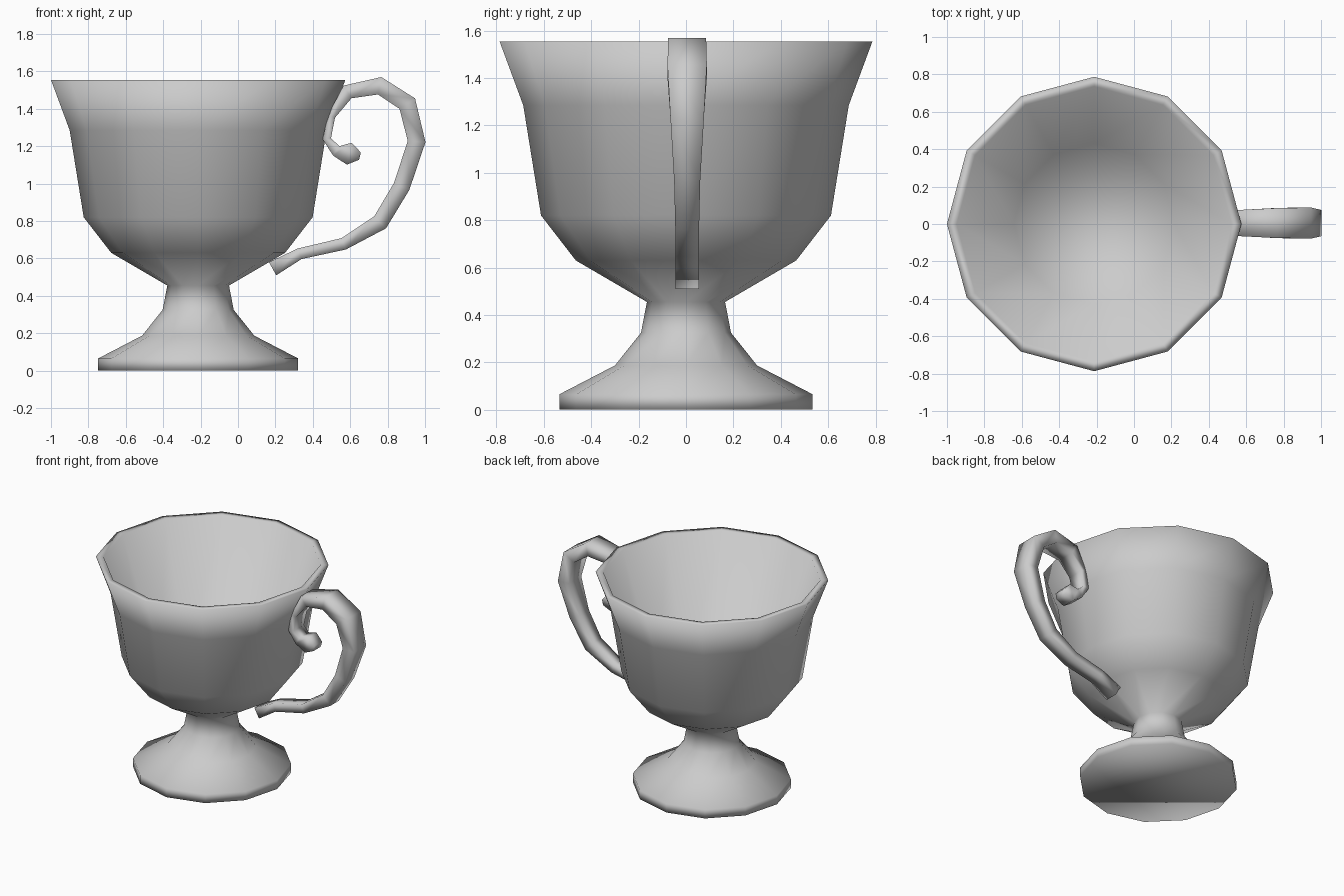
import bpy
import bmesh
from math import cos, sin, pi
from mathutils import Vector

cube = bpy.data.objects.get("Cube")
if cube:
    bpy.data.objects.remove(cube, do_unlink=True)

SIDES = 12
CUP_X = -0.213

material = bpy.data.materials.new("plain grey")
material.use_nodes = True
grey = (0.6, 0.6, 0.6, 1)
material.diffuse_color = grey
material.node_tree.nodes["Principled BSDF"].inputs["Base Color"].default_value = grey


def finish(name, bm):
    """Turn a bmesh into a smooth shaded object."""
    bmesh.ops.recalc_face_normals(bm, faces=bm.faces)
    for face in bm.faces:
        face.smooth = True
    mesh = bpy.data.meshes.new(name)
    bm.to_mesh(mesh)
    bm.free()
    mesh.materials.append(material)
    obj = bpy.data.objects.new(name, mesh)
    bpy.context.collection.objects.link(obj)
    return obj


def loft(name, rings):
    """Skin a list of equal-sized vertex rings and cap both ends."""
    bm = bmesh.new()
    loops = [[bm.verts.new(point) for point in ring] for ring in rings]
    for lower, upper in zip(loops, loops[1:]):
        count = len(lower)
        for i in range(count):
            j = (i + 1) % count
            bm.faces.new((lower[i], lower[j], upper[j], upper[i]))
    bm.faces.new(loops[0])
    bm.faces.new(loops[-1])
    return finish(name, bm)


def circle(radius, height):
    angles = [2 * pi * i / SIDES for i in range(SIDES)]
    return [Vector((CUP_X + radius * cos(a), radius * sin(a), height)) for a in angles]


# Cup: foot, stem, outer bowl, rim, then a straight inner wall to the floor
foot = [(0.535, 0), (0.535, 0.065), (0.3, 0.187), (0.19, 0.325), (0.165, 0.455)]
outer_bowl = [(0.465, 0.63), (0.612, 0.82), (0.687, 1.285), (0.787, 1.555)]
inner_bowl = [(0.735, 1.555), (0.43, 0.67)]
loft("footed_cup", [circle(r, z) for r, z in foot + outer_bowl + inner_bowl])

# Handle: centreline x, z with thickness and half width, from lower end to curl
handle_path = [
    (0.185, 0.545, 0.08, 0.05), (0.33, 0.625, 0.06, 0.05),
    (0.565, 0.678, 0.065, 0.05), (0.76, 0.793, 0.09, 0.05),
    (0.875, 0.985, 0.09, 0.055), (0.955, 1.225, 0.095, 0.07),
    (0.905, 1.428, 0.1, 0.083), (0.757, 1.523, 0.095, 0.08),
    (0.585, 1.49, 0.08, 0.07), (0.5, 1.36, 0.04, 0.065),
    (0.475, 1.24, 0.045, 0.06), (0.525, 1.175, 0.06, 0.055),
    (0.595, 1.16, 0.12, 0.05), (0.652, 1.147, 0.04, 0.045),
]
centres = [Vector((x, 0.005, z)) for x, z, _, _ in handle_path]
sections = []
for i, (_, _, thickness, half_width) in enumerate(handle_path):
    along = centres[min(i + 1, len(centres) - 1)] - centres[max(i - 1, 0)]
    out = Vector((along.z, 0, -along.x)).normalized() * thickness / 2
    side = Vector((0, half_width, 0))
    sections.append([centres[i] + out * u + side * v
                     for u, v in ((1, 1), (1, -1), (-1, -1), (-1, 1))])
loft("curled_handle", sections)
